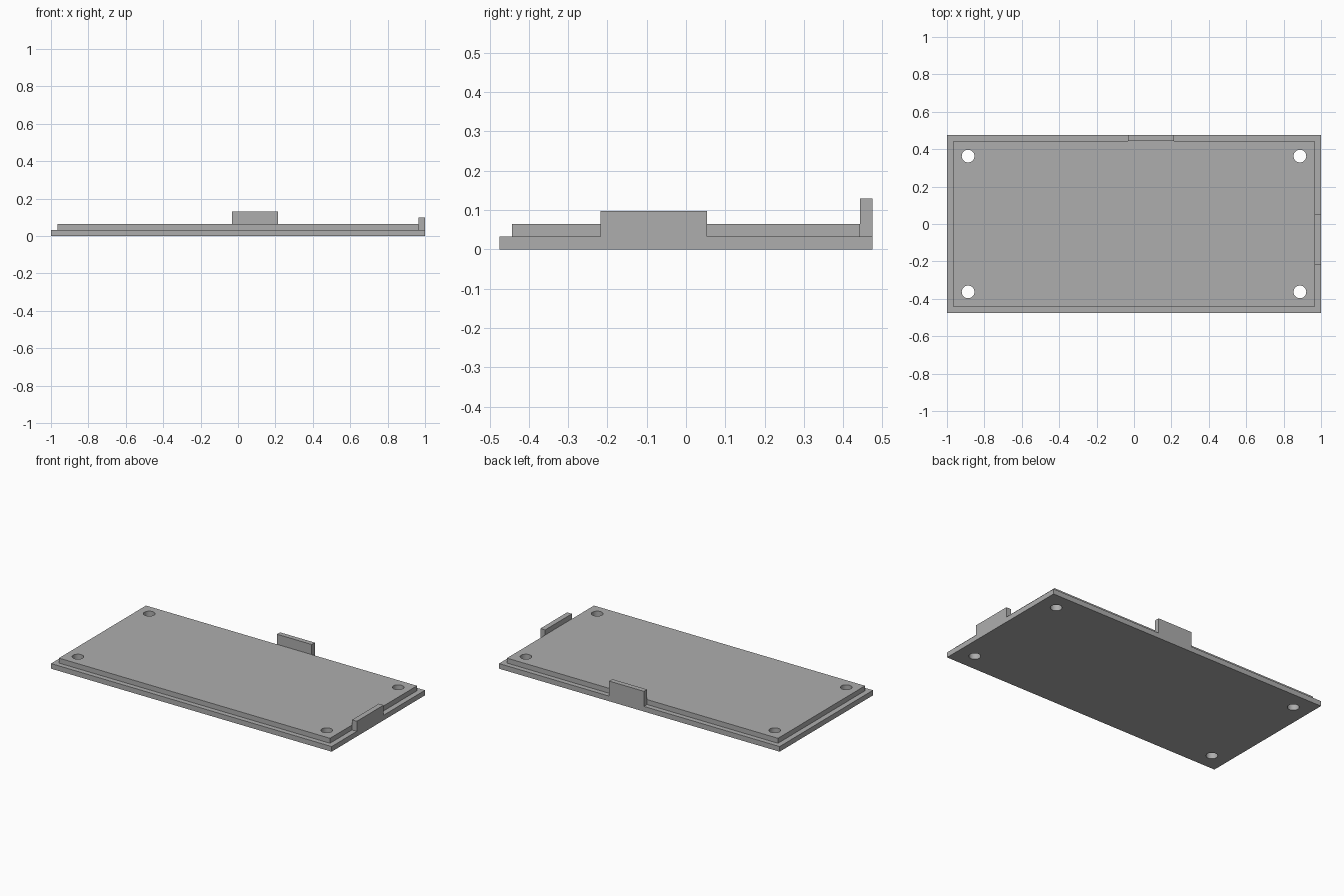
import bpy

if "Cube" in bpy.data.objects:
    bpy.data.objects.remove(bpy.data.objects["Cube"])

# Overall dimensions
HALF_X, HALF_Y = 1.0, 0.475      # outer plate
LIP_X, LIP_Y = 0.966, 0.443      # raised inner panel
BASE_Z, LIP_Z = 0.033, 0.065
HOLE_X, HOLE_Y, HOLE_R = 0.887, 0.363, 0.034

grey = bpy.data.materials.new("plain grey")
grey.diffuse_color = (0.42, 0.42, 0.42, 1.0)
grey.use_nodes = True
grey.node_tree.nodes["Principled BSDF"].inputs["Base Color"].default_value = grey.diffuse_color


def box(name, x0, x1, y0, y1, z0, z1):
    """Box given by its extents."""
    bpy.ops.mesh.primitive_cube_add(
        size=1, location=((x0 + x1) / 2, (y0 + y1) / 2, (z0 + z1) / 2))
    ob = bpy.context.object
    ob.name = name
    ob.scale = (x1 - x0, y1 - y0, z1 - z0)
    bpy.ops.object.transform_apply(location=True, rotation=False, scale=True)
    ob.data.materials.append(grey)
    return ob


def boolean(target, tool, operation):
    """Apply a boolean and remove the tool object."""
    mod = target.modifiers.new(operation.lower(), 'BOOLEAN')
    mod.operation = operation
    mod.solver = 'EXACT'
    mod.object = tool
    bpy.context.view_layer.objects.active = target
    bpy.ops.object.modifier_apply(modifier=mod.name)
    bpy.data.objects.remove(tool, do_unlink=True)


# Stepped cover plate: wide base with a raised inner panel
plate = box("cover_plate", -HALF_X, HALF_X, -HALF_Y, HALF_Y, 0, BASE_Z)
panel = box("raised_panel", -LIP_X, LIP_X, -LIP_Y, LIP_Y, BASE_Z / 2, LIP_Z)
boolean(plate, panel, 'UNION')

# Upright tabs on the back and right edges
back_tab = box("back_tab", -0.033, 0.215, LIP_Y, HALF_Y, BASE_Z / 2, 0.13)
boolean(plate, back_tab, 'UNION')
right_tab = box("right_tab", LIP_X, HALF_X, -0.218, 0.054, BASE_Z / 2, 0.098)
boolean(plate, right_tab, 'UNION')

# Screw holes through the four corners
for sx in (-1, 1):
    for sy in (-1, 1):
        bpy.ops.mesh.primitive_cylinder_add(
            vertices=48, radius=HOLE_R, depth=0.3,
            location=(sx * HOLE_X, sy * HOLE_Y, 0.03))
        drill = bpy.context.object
        drill.data.materials.append(grey)
        boolean(plate, drill, 'DIFFERENCE')

# Round hole walls, crisp plate edges
bpy.ops.object.select_all(action='DESELECT')
plate.select_set(True)
bpy.context.view_layer.objects.active = plate
bpy.ops.object.shade_smooth_by_angle()
